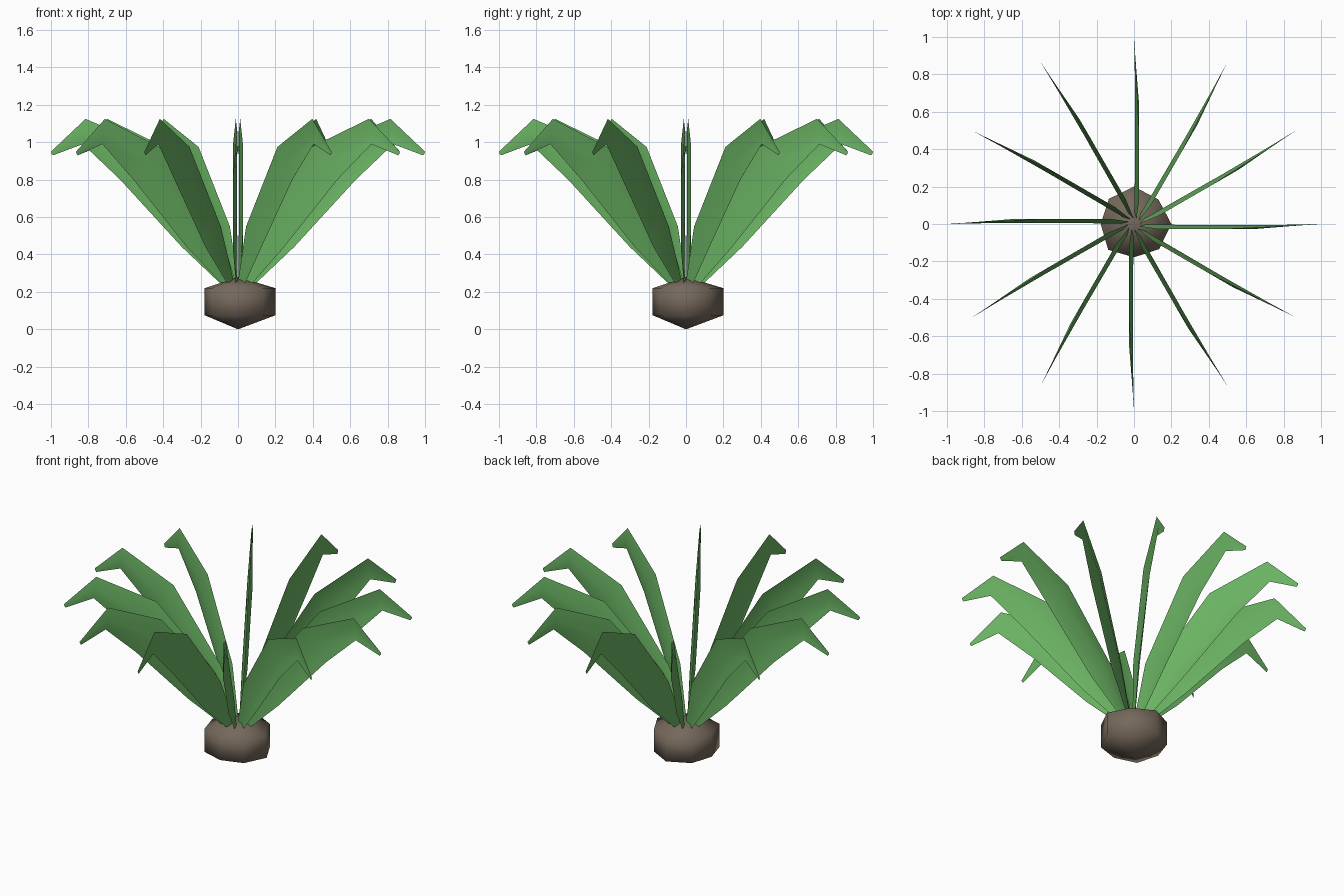
import bpy, bmesh, math

if "Cube" in bpy.data.objects:
    bpy.data.objects.remove(bpy.data.objects["Cube"])

def material(name, rgb):
    m = bpy.data.materials.new(name)
    m.diffuse_color = (*rgb, 1)
    m.use_nodes = True
    m.node_tree.nodes["Principled BSDF"].inputs["Base Color"].default_value = m.diffuse_color
    return m

leaf_green = material("leaf green", (0.145, 0.45, 0.125))
bulb_brown = material("bulb brown", (0.18, 0.14, 0.105))

def finish(name, bm, mat):
    bmesh.ops.recalc_face_normals(bm, faces=bm.faces[:])
    for f in bm.faces:
        f.smooth = True
    me = bpy.data.meshes.new(name)
    bm.to_mesh(me)
    bm.free()
    me.materials.append(mat)
    ob = bpy.data.objects.new(name, me)
    bpy.context.collection.objects.link(ob)
    return ob

# Bulb: uneven eight-sided body with pointed top and bottom
radii = [0.2, 0.185, 0.2, 0.19, 0.178, 0.195, 0.178, 0.19]
bm = bmesh.new()
low, high = [
    [bm.verts.new((r * math.cos(i * math.pi / 4), r * math.sin(i * math.pi / 4), z))
     for i, r in enumerate(radii)] for z in (0.075, 0.22)]
bottom, top = bm.verts.new((0, 0, 0)), bm.verts.new((0, 0, 0.28))
for i in range(8):
    j = (i + 1) % 8
    bm.faces.new((low[i], low[j], high[j], high[i]))
    bm.faces.new((bottom, low[j], low[i]))
    bm.faces.new((top, high[i], high[j]))
finish("bulb", bm, bulb_brown)

# Leaf: upright folded blade, each row is (radius, height) along its length
upper = [(0.02, 0.25), (0.135, 0.55), (0.47, 0.975), (0.815, 1.125), (1.0, 0.95)]
middle = [(0.06, 0.25), (0.215, 0.50), (0.55, 0.89), (0.82, 1.06), (0.997, 0.94)]
lower = [(0.10, 0.25), (0.30, 0.44), (0.63, 0.80), (0.83, 0.99), (0.99, 0.93)]
edge_offset = [-0.012, -0.028, -0.028, -0.012, 0]
fold_offset = [-0.003, -0.004, -0.006, -0.004, 0]

def make_leaf(number):
    bm = bmesh.new()
    rows = [[bm.verts.new((r, y, z)) for (r, z), y in zip(line, offs)]
            for line, offs in ((upper, edge_offset), (middle, fold_offset), (lower, edge_offset))]
    for a, b in zip(rows, rows[1:]):
        for i in range(4):
            bm.faces.new((a[i], a[i + 1], b[i + 1], b[i]))
    ob = finish(f"leaf_{number + 1}", bm, leaf_green)
    ob.rotation_euler.z = number * math.pi / 6

for n in range(12):
    make_leaf(n)
